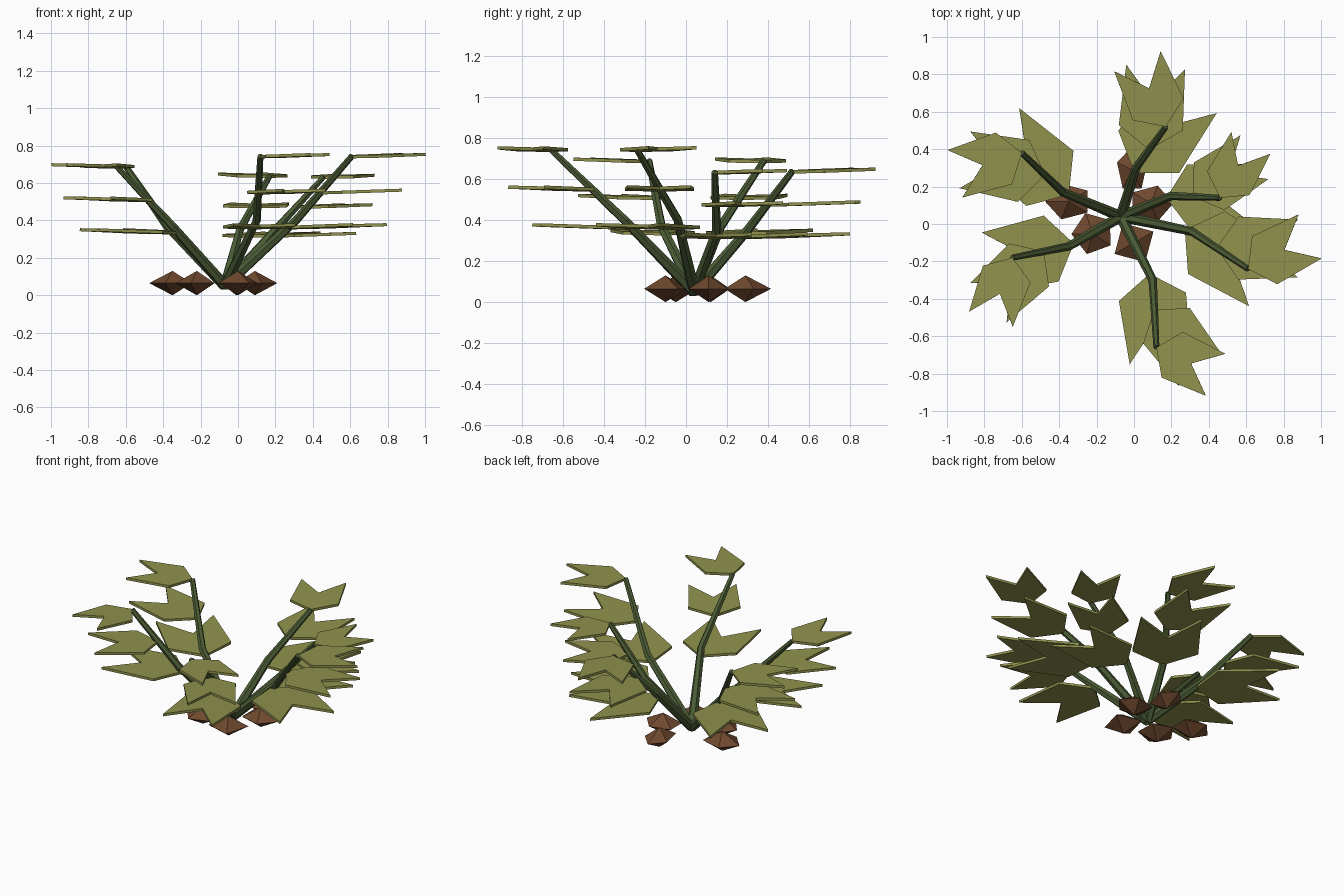
import bpy, bmesh, math
from mathutils import Vector, Matrix

if "Cube" in bpy.data.objects:
    bpy.data.objects.remove(bpy.data.objects["Cube"])


def material(name, rgb):
    m = bpy.data.materials.new(name)
    m.diffuse_color = (*rgb, 1)
    m.use_nodes = True
    m.node_tree.nodes["Principled BSDF"].inputs["Base Color"].default_value = m.diffuse_color
    return m


LEAF = material("leaf_green", (0.28, 0.29, 0.075))
STEM = material("stem_green", (0.07, 0.105, 0.035))
ROCK = material("clod_brown", (0.16, 0.066, 0.028))


def finish(name, bm, mat):
    bmesh.ops.recalc_face_normals(bm, faces=bm.faces[:])
    me = bpy.data.meshes.new(name)
    bm.to_mesh(me)
    bm.free()
    me.materials.append(mat)
    ob = bpy.data.objects.new(name, me)
    bpy.context.collection.objects.link(ob)
    return ob


def tube(name, points, radii, sides=6):
    """Tapered faceted tube through the points."""
    bm = bmesh.new()
    rings = []
    for i, (p, r) in enumerate(zip(points, radii)):
        d = points[min(i + 1, len(points) - 1)] - points[max(i - 1, 0)]
        q = d.to_track_quat('Z', 'Y')
        rings.append([bm.verts.new(p + q @ Vector((r * math.cos(k * math.tau / sides),
                                                   r * math.sin(k * math.tau / sides), 0)))
                      for k in range(sides)])
    for a, b in zip(rings, rings[1:]):
        for k in range(sides):
            n = (k + 1) % sides
            bm.faces.new((a[k], a[n], b[n], b[k]))
    bm.faces.new(rings[0])
    bm.faces.new(rings[-1])
    finish(name, bm, STEM)


# Forked leaf outline: base, side, tip, notch, tip, side
OUTLINE = [(0, 0), (0.10, -0.145), (0.375, -0.133), (0.22, 0), (0.375, 0.133), (0.10, 0.145)]


def leaf(name, pos, yaw, scale):
    bm = bmesh.new()
    t = 0.008
    lo = [bm.verts.new((x * scale, y * scale, -t)) for x, y in OUTLINE]
    hi = [bm.verts.new((x * scale, y * scale, t)) for x, y in OUTLINE]
    # each half is a quad so the notch stays clean
    for half in ((0, 1, 2, 3), (0, 3, 4, 5)):
        bm.faces.new([hi[i] for i in half])
        bm.faces.new([lo[i] for i in reversed(half)])
    for i in range(6):
        n = (i + 1) % 6
        bm.faces.new((lo[i], lo[n], hi[n], hi[i]))
    ob = finish(name, bm, LEAF)
    ob.matrix_world = (Matrix.Translation(pos) @ Matrix.Rotation(yaw, 4, 'Z')
                       @ Matrix.Rotation(math.radians(-2), 4, 'Y'))


# Stems: bend point, tip and leaf size; three leaves spiral up each one
ROOT = Vector((-0.07, 0.04, 0.05))
STEMS = [((0.01, 0.30, 0.35), (0.17, 0.52, 0.64), 1.02),
         ((0.20, 0.15, 0.35), (0.46, 0.14, 0.635), 0.90),
         ((0.31, -0.04, 0.40), (0.61, -0.24, 0.745), 1.0),
         ((0.10, -0.30, 0.40), (0.12, -0.66, 0.745), 0.93),
         ((-0.35, -0.12, 0.37), (-0.65, -0.18, 0.69), 0.93),
         ((-0.38, 0.17, 0.37), (-0.60, 0.38, 0.69), 1.0)]
LEAVES = [(0.45, -8, 1.34), (0.72, 22, 1.16), (1.0, 50, 1.0)]

for s, (bend, tip, scale) in enumerate(STEMS, 1):
    bend, tip = Vector(bend), Vector(tip)
    tube(f"stem_{s}", [ROOT, bend, tip], [0.030, 0.023, 0.016])
    out = math.atan2(tip.y - ROOT.y, tip.x - ROOT.x)
    for k, (t, turn, size) in enumerate(LEAVES, 1):
        p = ROOT.lerp(bend, t * 2) if t < 0.5 else bend.lerp(tip, t * 2 - 1)
        leaf(f"leaf_{s}_{k}", p - Vector((0, 0, 0.005)), out + math.radians(turn), size * scale)

# Soil clods: low double pyramids (x, y, turn, sides, half width x, half width y)
CLODS = [(-0.35, 0.12, 180, 5, 0.125, 0.10), (-0.22, -0.05, 38, 5, 0.115, 0.115),
         (0.0, -0.10, 30, 4, 0.12, 0.12), (0.09, 0.11, 0, 5, 0.12, 0.10),
         (-0.01, 0.29, 90, 5, 0.085, 0.125)]
for c, (x, y, turn, sides, wx, wy) in enumerate(CLODS, 1):
    bm = bmesh.new()
    ring = [bm.verts.new((wx * math.cos(a), wy * math.sin(a), 0))
            for a in (math.radians(turn) + k * math.tau / sides for k in range(sides))]
    for z in (0.065, -0.065):
        apex = bm.verts.new((0, 0, z))
        for k in range(sides):
            bm.faces.new((ring[k], ring[(k + 1) % sides], apex))
    finish(f"soil_clod_{c}", bm, ROCK).location = (x, y, 0.065)
